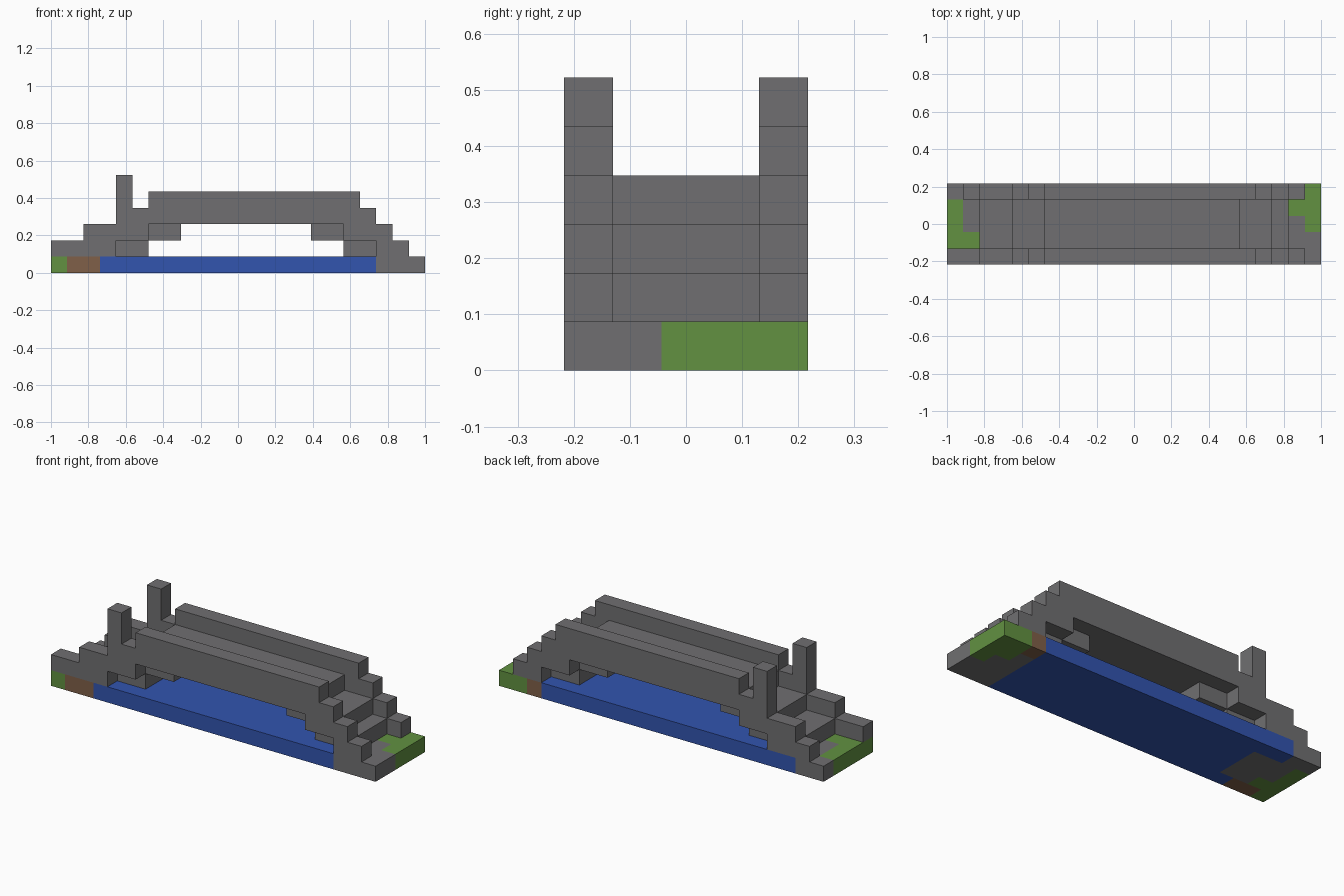
import bpy
import bmesh

cube = bpy.data.objects.get("Cube")
if cube:
    bpy.data.objects.remove(cube, do_unlink=True)

COLS, ROWS = 23, 5
U = 2 / COLS  # one block


def material(name, rgb):
    m = bpy.data.materials.new(name)
    m.use_nodes = True
    m.diffuse_color = (*rgb, 1)
    bsdf = m.node_tree.nodes["Principled BSDF"]
    bsdf.inputs["Base Color"].default_value = (*rgb, 1)
    bsdf.inputs["Roughness"].default_value = 0.9
    return m


stone = material("stone grey", (0.162, 0.159, 0.165))
grass = material("grass green", (0.122, 0.283, 0.053))
earth = material("earth brown", (0.216, 0.117, 0.065))
water = material("water blue", (0.032, 0.089, 0.429))


def finish(name, bm, mats):
    # Block units become model units, centred on x and y
    for v in bm.verts:
        v.co.x = v.co.x * U - 1
        v.co.y = (v.co.y - ROWS / 2) * U
        v.co.z *= U
    bmesh.ops.recalc_face_normals(bm, faces=bm.faces)
    me = bpy.data.meshes.new(name)
    bm.to_mesh(me)
    bm.free()
    for m in mats:
        me.materials.append(m)
    obj = bpy.data.objects.new(name, me)
    bpy.context.collection.objects.link(obj)
    return obj


def extrude_profile(name, profile, y0, y1):
    bm = bmesh.new()
    face = bm.faces.new([bm.verts.new((x, y0, z)) for x, z in profile])
    out = bmesh.ops.extrude_face_region(bm, geom=[face], use_keep_orig=True)
    moved = [g for g in out["geom"] if isinstance(g, bmesh.types.BMVert)]
    bmesh.ops.translate(bm, verts=moved, vec=(0, y1 - y0, 0))
    return finish(name, bm, [stone])


# Ground slab: one letter per block, from the front row to the back row
ground_map = [
    "GEE" + "W" * 17 + "SSS",
    "GGSS" + "W" * 16 + "SSS",
    "GSSS" + "W" * 16 + "SSG",
    "GSSS" + "W" * 16 + "SGG",
    "SS" + "W" * 18 + "EGG",
]
bm = bmesh.new()
grid = [[bm.verts.new((i, j, 0)) for i in range(COLS + 1)] for j in range(ROWS + 1)]
for j in range(ROWS):
    for i in range(COLS):
        bm.faces.new((grid[j][i], grid[j][i + 1], grid[j + 1][i + 1], grid[j + 1][i]))
out = bmesh.ops.extrude_face_region(bm, geom=bm.faces[:], use_keep_orig=True)
bmesh.ops.translate(bm, vec=(0, 0, 1),
                    verts=[g for g in out["geom"] if isinstance(g, bmesh.types.BMVert)])
bmesh.ops.recalc_face_normals(bm, faces=bm.faces)
for f in bm.faces:
    p = f.calc_center_median() - f.normal * 0.1
    f.material_index = "SGEW".index(ground_map[int(p.y)][int(p.x)])
finish("ground_and_river", bm, [stone, grass, earth, water])


# Stepped side walls, each with a lamp post and an open arch
def wall_profile(start):
    return [(start, 1), (start, 2), (2, 2), (2, 3), (4, 3), (4, 6), (5, 6), (5, 4),
            (6, 4), (6, 5), (19, 5), (19, 4), (20, 4), (20, 3), (21, 3), (21, 2),
            (22, 2), (22, 1), (20, 1), (20, 2), (18, 2), (18, 3), (6, 3), (6, 2),
            (4, 2), (4, 1)]


extrude_profile("front_wall", wall_profile(0), 0, 1)
extrude_profile("back_wall", wall_profile(1), 4, 5)

# Walkway with stairs and stepped supports
deck = [(2, 1), (2, 2), (4, 2), (4, 3), (6, 3), (6, 4), (18, 4), (18, 3), (20, 3),
        (20, 2), (21, 2), (21, 1), (18, 1), (18, 2), (16, 2), (16, 3), (8, 3),
        (8, 2), (6, 2), (6, 1)]
extrude_profile("walkway", deck, 1, 4)
